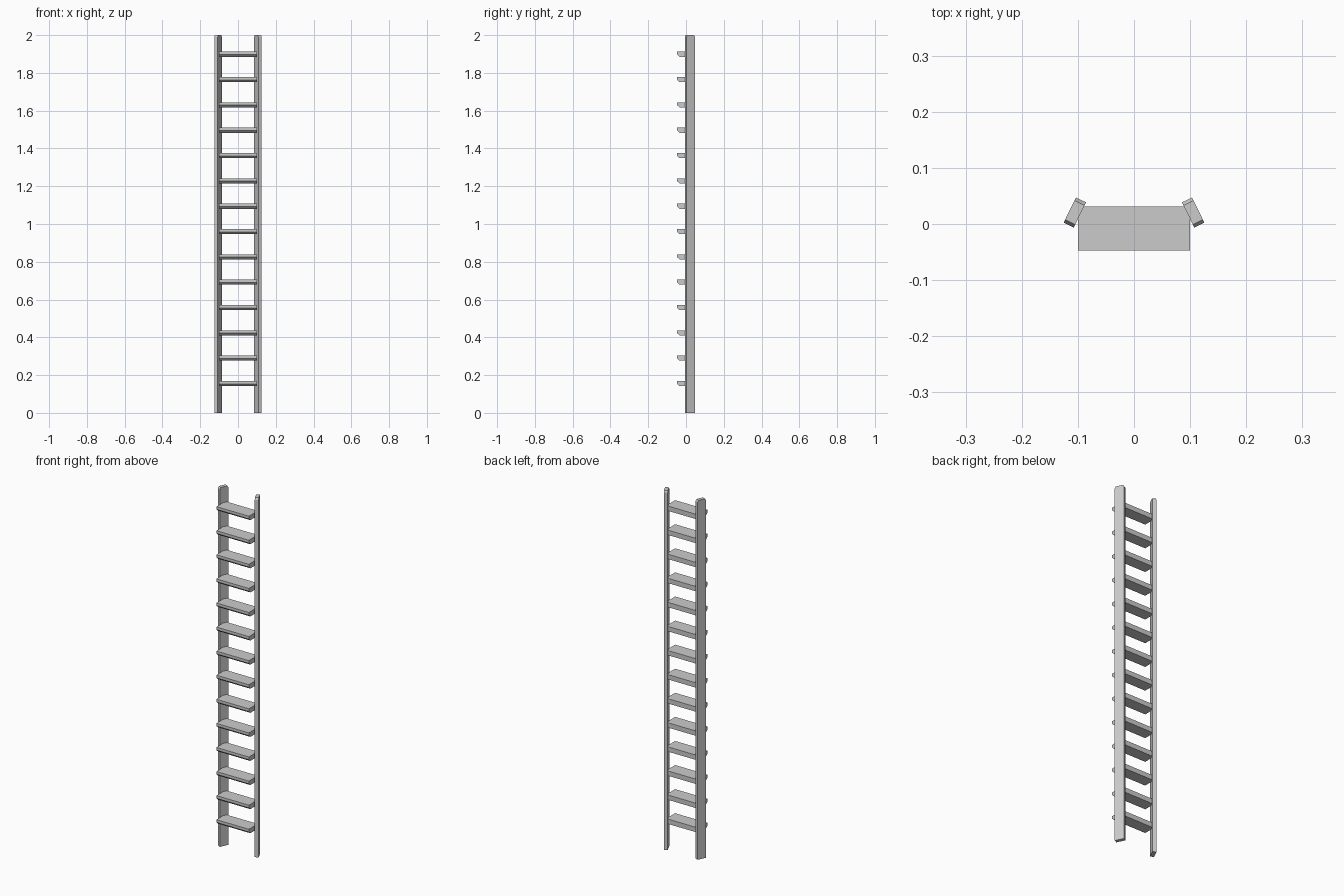
import bpy, bmesh, math
from mathutils import Matrix

if "Cube" in bpy.data.objects:
    bpy.data.objects.remove(bpy.data.objects["Cube"])


def prism(name, profile, width, matrix):
    """Extrude a (y, z) profile along x, centred, then place it."""
    bm = bmesh.new()
    face = bm.faces.new([bm.verts.new((-width / 2, y, z)) for y, z in profile])
    ext = bmesh.ops.extrude_face_region(bm, geom=[face])
    bmesh.ops.translate(bm, vec=(width, 0, 0),
                        verts=[g for g in ext["geom"] if isinstance(g, bmesh.types.BMVert)])
    bm.transform(matrix)
    bmesh.ops.recalc_face_normals(bm, faces=bm.faces)
    mesh = bpy.data.meshes.new(name)
    bm.to_mesh(mesh)
    bm.free()
    obj = bpy.data.objects.new(name, mesh)
    bpy.context.collection.objects.link(obj)
    return obj


# Side rails: thin boards toed inward at the back, clipped top corners
rail_profile = [(-0.025, 0), (0.025, 0), (0.025, 1.99), (0.019, 2.0),
                (-0.019, 2.0), (-0.025, 1.99)]
for side, label in ((-1, "left"), (1, "right")):
    place = (Matrix.Translation((side * 0.1055, 0.0205, 0))
             @ Matrix.Rotation(side * math.radians(26), 4, 'Z'))
    prism(label + "_rail", rail_profile, 0.02, place)

# Treads: flat steps with a chamfered lower front edge
tread_profile = [(-0.047, 0.027), (-0.047, 0.012), (-0.034, 0), (0.031, 0),
                 (0.031, 0.027)]
for i in range(14):
    z = 0.142 + i * 0.1341
    prism(f"tread_{i + 1:02d}", tread_profile, 0.2, Matrix.Translation((0, 0, z)))
